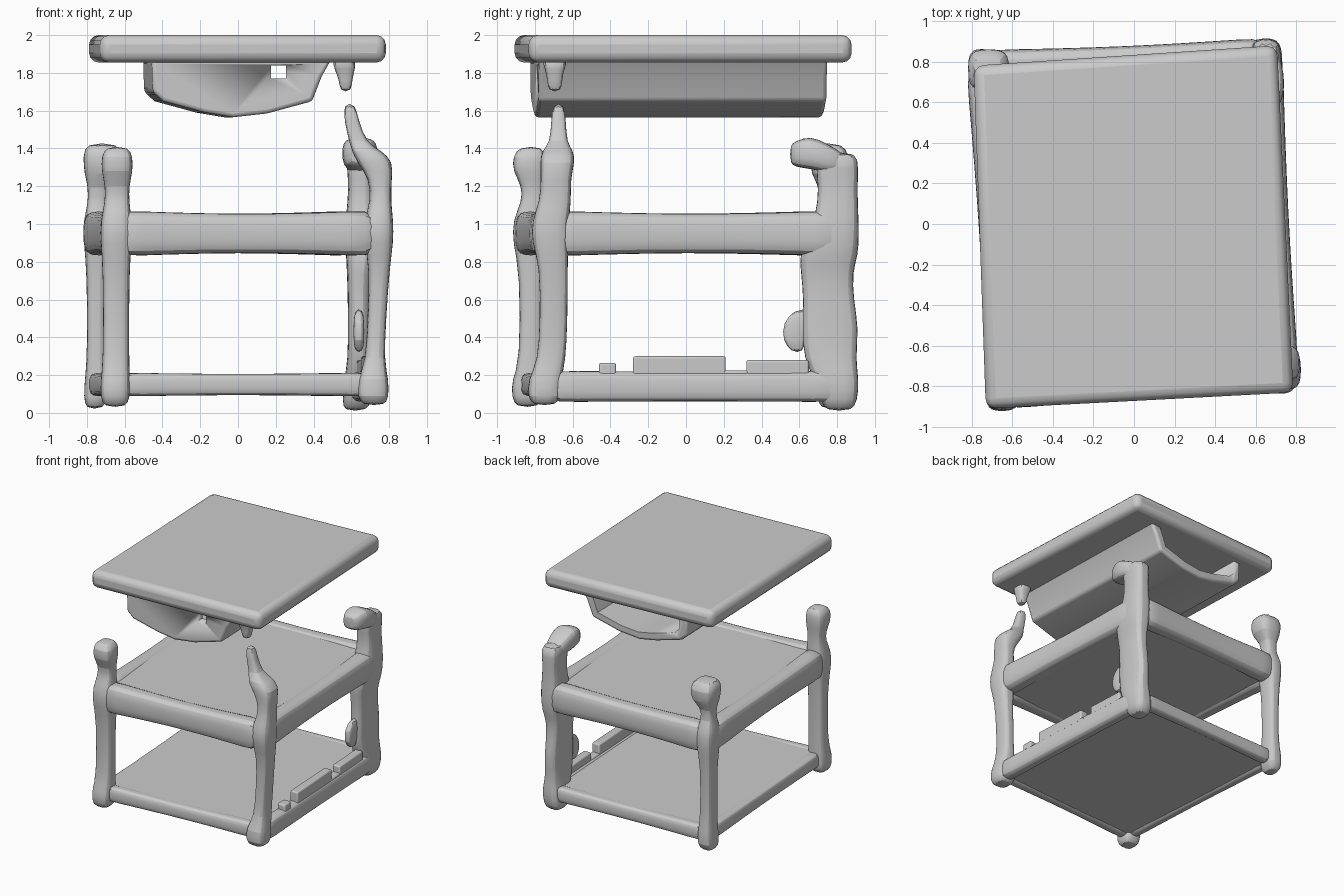
import bpy, math
from mathutils import Vector

X, Y, Z = Vector((1, 0, 0)), Vector((0, 1, 0)), Vector((0, 0, 1))


def make(name, verts, faces, bevel=0, subsurf=0):
    me = bpy.data.meshes.new(name)
    me.from_pydata([tuple(v) for v in verts], [], faces)
    ob = bpy.data.objects.new(name, me)
    bpy.context.collection.objects.link(ob)
    if bevel:
        m = ob.modifiers.new("bevel", 'BEVEL')
        m.width, m.segments = bevel, 3
    if subsurf:
        m = ob.modifiers.new("smooth", 'SUBSURF')
        m.levels = m.render_levels = subsurf
    bpy.ops.object.select_all(action='DESELECT')
    ob.select_set(True)
    bpy.context.view_layer.objects.active = ob
    bpy.ops.object.shade_smooth_by_angle(angle=math.radians(30))
    return ob


def bridge(n, rings):
    faces = [[i * n + j, i * n + (j + 1) % n, (i + 1) * n + (j + 1) % n, (i + 1) * n + j]
             for i in range(rings - 1) for j in range(n)]
    return faces + [list(range(n))[::-1], [(rings - 1) * n + j for j in range(n)]]


def loft(name, rings, u, v, n=12):
    """Rounded-square rings: (x, y, z, half size along u, half size along v)."""
    verts = []
    for x, y, z, a, b in rings:
        for j in range(n):
            t = 2 * math.pi * (j + 0.5) / n
            c, s = math.cos(t), math.sin(t)
            verts.append(Vector((x, y, z)) + u * math.copysign(abs(c) ** 0.6, c) * a
                         + v * math.copysign(abs(s) ** 0.6, s) * b)
    return make(name, verts, bridge(n, len(rings)), subsurf=1)


def post(name, rings):
    return loft(name, rings, X, Y)


def slab(name, corners, z0, z1, bevel):
    verts = [(x, y, z) for z in (z0, z1) for x, y in corners]
    return make(name, verts, bridge(4, 2), bevel)


def rail(name, p, q, z, hw, hz, sag):
    p, q = Vector((*p, z)), Vector((*q, z))
    d = (q - p).normalized()
    rings = []
    for t in (0, 0.08, 0.3, 0.5, 0.7, 0.92, 1):
        k = 1 - sag * math.sin(math.pi * t)
        rings.append((*p.lerp(q, t), hw * k, hz * k))
    return loft(name, rings, Z.cross(d), Z)


FL, FR, BR, BL = (-0.64, -0.83), (0.73, -0.74), (0.65, 0.835), (-0.745, 0.775)
corners = [FL, FR, BR, BL]
sides = ["front", "right", "back", "left"]

# table top, slightly skewed
slab("table_top", [(-0.73, -0.91), (0.785, -0.83), (0.705, 0.88), (-0.79, 0.78)], 1.855, 2.0, 0.05)

# shelves and the rails around them
slab("middle_shelf", corners, 0.855, 1.045, 0.02)
slab("lower_shelf", corners, 0.105, 0.205, 0.02)
for i, s in enumerate(sides):
    p, q = corners[i], corners[(i + 1) % 4]
    rail(s + "_middle_rail", p, q, 0.95, 0.085, 0.125, 0.15)
    if s == "right":
        rail(s + "_lower_rail", p, q, 0.14, 0.06, 0.085, 0.05)
    else:
        rail(s + "_lower_rail", p, q, 0.15, 0.05, 0.065, 0.12)

# four worn posts
post("front_left_post", [
    (-0.65, -0.84, 0.03, .06, .06), (-0.65, -0.84, 0.08, .08, .085), (-0.65, -0.84, 0.18, .08, .085),
    (-0.645, -0.82, 0.26, .07, .06), (-0.645, -0.82, 0.75, .07, .06), (-0.645, -0.83, 0.9, .085, .09),
    (-0.645, -0.83, 1.02, .085, .09), (-0.64, -0.81, 1.12, .065, .06), (-0.64, -0.81, 1.2, .065, .06),
    (-0.64, -0.83, 1.28, .085, .09), (-0.64, -0.83, 1.36, .085, .09), (-0.64, -0.82, 1.41, .06, .06)])
post("front_right_post", [
    (0.72, -0.75, 0.04, .06, .06), (0.715, -0.75, 0.08, .085, .09), (0.715, -0.75, 0.18, .085, .09),
    (0.725, -0.71, 0.27, .05, .075), (0.735, -0.70, 0.5, .05, .075), (0.75, -0.70, 0.78, .055, .075),
    (0.745, -0.72, 0.9, .08, .1), (0.745, -0.72, 1.02, .08, .1), (0.755, -0.69, 1.12, .055, .085),
    (0.755, -0.69, 1.24, .06, .08), (0.725, -0.68, 1.33, .1, .095), (0.68, -0.68, 1.39, .08, .085),
    (0.635, -0.675, 1.43, .045, .045), (0.60, -0.675, 1.55, .04, .04), (0.59, -0.675, 1.64, .03, .03)])
post("back_right_post", [
    (0.62, 0.81, 0.01, .06, .07), (0.63, 0.81, 0.06, .08, .1), (0.64, 0.80, 0.18, .08, .12),
    (0.64, 0.76, 0.28, .06, .14), (0.64, 0.765, 0.45, .06, .155), (0.64, 0.755, 0.6, .06, .135),
    (0.64, 0.745, 0.75, .065, .14), (0.65, 0.755, 0.83, .08, .16), (0.65, 0.78, 0.95, .085, .14),
    (0.65, 0.80, 1.05, .08, .115), (0.65, 0.805, 1.18, .065, .105), (0.65, 0.80, 1.30, .075, .115),
    (0.65, 0.80, 1.385, .08, .11)])
loft("back_right_head", [
    (0.65, 0.85, 1.32, .07, .05), (0.65, 0.74, 1.35, .09, .08), (0.645, 0.66, 1.38, .1, .09),
    (0.64, 0.58, 1.37, .08, .07), (0.64, 0.55, 1.37, .05, .05)], X, -Z)
post("back_left_post", [
    (-0.76, 0.77, 0.02, .045, .06), (-0.75, 0.78, 0.08, .07, .09), (-0.75, 0.78, 0.2, .06, .08),
    (-0.75, 0.77, 0.3, .05, .07), (-0.75, 0.77, 0.75, .05, .07), (-0.745, 0.77, 0.9, .075, .1),
    (-0.745, 0.77, 1.03, .075, .09), (-0.745, 0.76, 1.1, .05, .055), (-0.74, 0.76, 1.2, .055, .055),
    (-0.715, 0.76, 1.26, .1, .1), (-0.715, 0.76, 1.36, .11, .11), (-0.72, 0.75, 1.43, .085, .08)])

# broken remains: stub under the top, flake on a post, ridge pieces on the right lower rail
post("hanging_stub", [(0.57, -0.695, 1.70, .03, .035), (0.57, -0.695, 1.76, .035, .04),
                      (0.565, -0.695, 1.82, .055, .05), (0.56, -0.695, 1.88, .07, .08)])
post("post_flake", [(0.64, 0.59, 0.32, .02, .03), (0.64, 0.57, 0.38, .03, .06),
                    (0.64, 0.58, 0.48, .03, .07), (0.64, 0.62, 0.55, .02, .04)])
for k, (y0, y1, z) in enumerate([(-0.46, -0.37, 0.265), (-0.28, 0.21, 0.3), (0.18, 0.33, 0.225), (0.32, 0.65, 0.28)]):
    xa, xb = [0.73 - 0.08 * (y + 0.74) / 1.575 for y in (y0, y1)]
    slab("rail_ridge_%d" % k, [(xa - .03, y0), (xa + .04, y0), (xb + .04, y1), (xb - .03, y1)],
         0.12, z, 0.012)

# hollow basin below the top, open at the back
profile = [(-0.48, 1.87), (-0.475, 1.70), (-0.42, 1.65), (-0.2, 1.59), (-0.05, 1.565), (0.13, 1.585),
           (0.37, 1.65), (0.42, 1.78), (0.47, 1.87)]


def trough(name, y0, y1, s, lift, bevel=0):
    verts = [(x * s - 0.03 * y, y - 0.03 + 0.05 * x, 1.87 + (z - 1.87) * s + lift)
             for y in (y1, y0) for x, z in profile]
    return make(name, verts, bridge(len(profile), 2), bevel)


basin = trough("basin", -0.77, 0.755, 1, 0, 0.02)
cavity = trough("cavity_cutter", -0.7, 0.95, 0.86, 0.02)
hole = slab("hole_cutter", [(0.175, -0.95), (0.255, -0.95), (0.255, -0.6), (0.175, -0.6)], 1.77, 1.84, 0)
for c in (cavity, hole):
    m = basin.modifiers.new("cut", 'BOOLEAN')
    m.operation, m.object, m.solver = 'DIFFERENCE', c, 'EXACT'
    c.hide_render = True
    c.hide_set(True)
